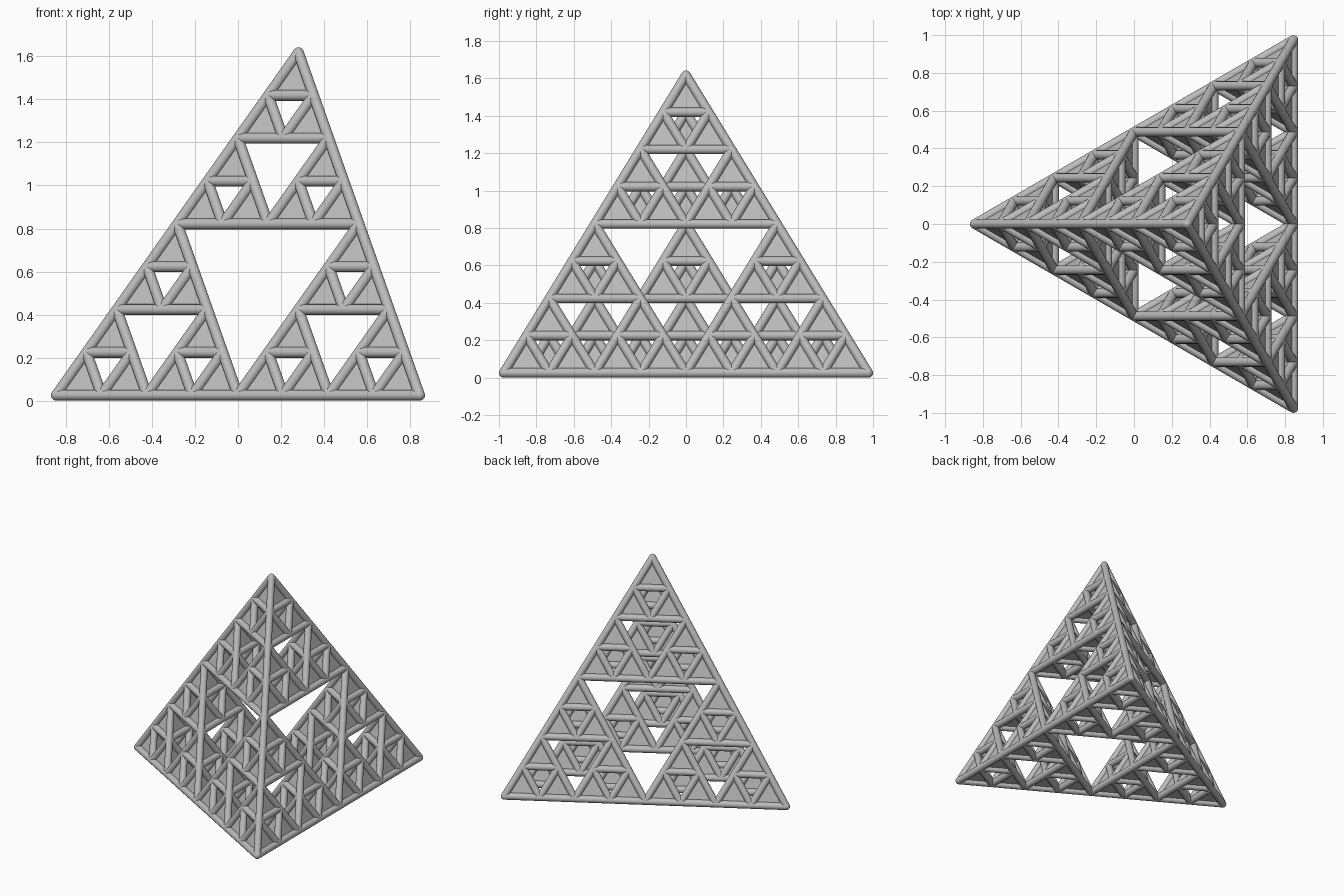
import bpy, bmesh, math
from mathutils import Vector, Matrix
from itertools import combinations

if "Cube" in bpy.data.objects:
    bpy.data.objects.remove(bpy.data.objects["Cube"])

EDGE = 1.95      # edge length between corner centres
R = 0.025        # rod radius
LEVELS = 3       # subdivision depth

grey = bpy.data.materials.new("grey")
grey.diffuse_color = (0.5, 0.5, 0.5, 1)
grey.use_nodes = True
grey.node_tree.nodes["Principled BSDF"].inputs["Base Color"].default_value = grey.diffuse_color

# Corners of the large tetrahedron
half = EDGE * math.sqrt(3) / 4
height = EDGE * math.sqrt(2 / 3)
corners = [Vector((-half, 0, R)),
           Vector((half, -EDGE / 2, R)),
           Vector((half, EDGE / 2, R)),
           Vector((half / 3, 0, R + height))]


def subdivide(tet, level):
    """Return the small tetrahedra left after repeated halving."""
    if level == 0:
        return [tet]
    return [small for c in tet
            for small in subdivide([(c + v) / 2 for v in tet], level - 1)]


def finish(bm, name, smooth):
    mesh = bpy.data.meshes.new(name)
    bm.to_mesh(mesh)
    bm.free()
    mesh.materials.append(grey)
    obj = bpy.data.objects.new(name, mesh)
    bpy.context.collection.objects.link(obj)
    for p in mesh.polygons:
        p.use_smooth = smooth
    return obj


cells = subdivide(corners, LEVELS)

# Flat triangular panels on the sides of every small cell
bm = bmesh.new()
for cell in cells:
    verts = [bm.verts.new(v) for v in cell]
    for tri in combinations(verts, 3):
        bm.faces.new(tri)
bmesh.ops.recalc_face_normals(bm, faces=bm.faces)
finish(bm, "triangle_panels", False)

# Round rods along every cell edge
bm = bmesh.new()
for cell in cells:
    for a, b in combinations(cell, 2):
        d = b - a
        place = Matrix.Translation((a + b) / 2) @ d.to_track_quat('Z', 'Y').to_matrix().to_4x4()
        bmesh.ops.create_cone(bm, cap_ends=False, segments=16, radius1=R, radius2=R,
                              depth=d.length, matrix=place)
finish(bm, "edge_rods", True)

# Ball joints where rods meet
bm = bmesh.new()
joints = {tuple(round(c, 3) for c in v): v for cell in cells for v in cell}
for v in joints.values():
    bmesh.ops.create_uvsphere(bm, u_segments=16, v_segments=10, radius=R,
                              matrix=Matrix.Translation(v))
finish(bm, "ball_joints", True)
